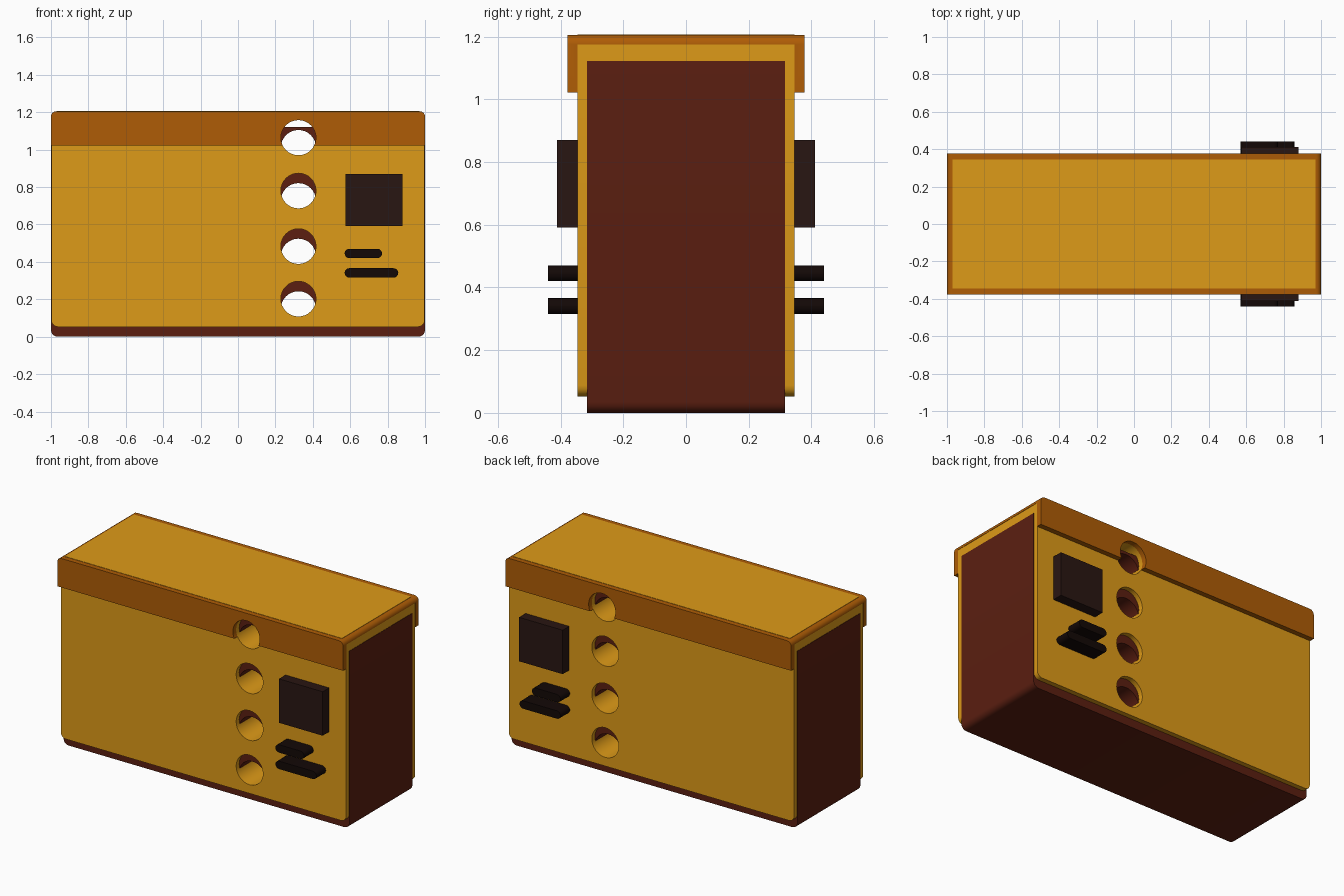
import bpy, bmesh
from math import cos, sin, pi, radians
from mathutils import Matrix

if "Cube" in bpy.data.objects:
    bpy.data.objects.remove(bpy.data.objects["Cube"])


def material(name, rgb):
    m = bpy.data.materials.new(name)
    m.diffuse_color = [(c / 255) ** 2.2 for c in rgb] + [1]
    m.use_nodes = True
    m.node_tree.nodes["Principled BSDF"].inputs["Base Color"].default_value = m.diffuse_color
    return m


YELLOW = material("yellow", (221, 153, 30))
ORANGE = material("orange", (173, 93, 14))
BROWN = material("brown", (92, 36, 24))
DARK = material("dark", (45, 28, 25))
BLACK = material("black", (26, 17, 15))


def extrude(name, pts, vec, mat):
    """Closed outline of 3D points swept along vec."""
    bm = bmesh.new()
    face = bm.faces.new([bm.verts.new(p) for p in pts])
    res = bmesh.ops.extrude_face_region(bm, geom=[face])
    verts = [v for v in res["geom"] if isinstance(v, bmesh.types.BMVert)]
    bmesh.ops.translate(bm, verts=verts, vec=vec)
    bmesh.ops.recalc_face_normals(bm, faces=bm.faces)
    me = bpy.data.meshes.new(name)
    bm.to_mesh(me)
    bm.free()
    ob = bpy.data.objects.new(name, me)
    bpy.context.collection.objects.link(ob)
    me.materials.append(mat)
    return ob


def slab(name, x0, x1, z0, z1, depth, mat, r_low=0, r_top=0, n=4):
    """Side-view rectangle with optional rounded corners, centred on y = 0."""
    pts = []
    corners = [(x0, z0, 1, 1, r_low, pi), (x1, z0, -1, 1, r_low, 1.5 * pi),
               (x1, z1, -1, -1, r_top, 0), (x0, z1, 1, -1, r_top, pi / 2)]
    for x, z, sx, sz, r, a in corners:
        for i in range(n + 1 if r else 1):
            t = a + i * pi / 2 / n
            pts.append((x + r * (sx + cos(t)), -depth, z + r * (sz + sin(t))))
    return extrude(name, pts, (0, 2 * depth, 0), mat)


def smooth(ob):
    bpy.ops.object.select_all(action='DESELECT')
    ob.select_set(True)
    bpy.context.view_layer.objects.active = ob
    bpy.ops.object.shade_smooth_by_angle(angle=radians(35))


def drill(ob, dz):
    """Cut the row of four round holes through a part."""
    bm = bmesh.new()
    for z in (0.202, 0.483, 0.78, 1.064):
        bmesh.ops.create_cone(bm, cap_ends=True, segments=32, radius1=0.094, radius2=0.094, depth=2,
                              matrix=Matrix.Translation((0.323, 0, z + dz)) @ Matrix.Rotation(pi / 2, 4, 'X'))
    me = bpy.data.meshes.new("hole_cutter")
    bm.to_mesh(me)
    bm.free()
    cutter = bpy.data.objects.new("hole_cutter", me)
    bpy.context.collection.objects.link(cutter)
    mod = ob.modifiers.new("holes", 'BOOLEAN')
    mod.object, mod.operation, mod.solver = cutter, 'DIFFERENCE', 'EXACT'
    bpy.context.view_layer.objects.active = ob
    bpy.ops.object.modifier_apply(modifier=mod.name)
    bpy.data.objects.remove(cutter)
    smooth(ob)


# Nested body layers: the core's holes sit lower than the shell's
core = slab("inner_core", -1, 1, 0, 1.122, 0.315, BROWN, r_low=0.035)
drill(core, -0.053)
shell = slab("outer_shell", -0.998, 0.998, 0.053, 1.175, 0.346, YELLOW, r_low=0.035)
drill(shell, 0)

# Lid: U-shaped channel over the shell, rounded at the top ends
a, b, lo, mid, hi = 0.378, 0.346, 1.022, 1.175, 1.205
profile = [(-a, lo), (-b, lo), (-b, mid), (b, mid), (b, lo), (a, lo), (a, hi), (-a, hi)]
lid = extrude("lid", [(-1, y, z) for y, z in profile], (2, 0, 0), ORANGE)
bm = bmesh.new()
bm.from_mesh(lid.data)
ends = [e for e in bm.edges if all(v.co.z > 1.2 for v in e.verts)
        and abs(e.verts[0].co.x - e.verts[1].co.x) < 0.01]
bmesh.ops.bevel(bm, geom=ends, offset=0.028, segments=4, profile=0.5, affect='EDGES')
bm.to_mesh(lid.data)
bm.free()
drill(lid, 0)
slab("lid_top_panel", -0.97, 0.97, 1.2, 1.207, 0.346, YELLOW)

# Square block and two rounded bars, showing on front and back
slab("square_block", 0.575, 0.88, 0.592, 0.87, 0.411, DARK)
for name, x1, z in (("short_bar", 0.77, 0.445), ("long_bar", 0.857, 0.341)):
    smooth(slab(name, 0.57, x1, z - 0.025, z + 0.025, 0.44, BLACK, r_low=0.0249, r_top=0.0249))
